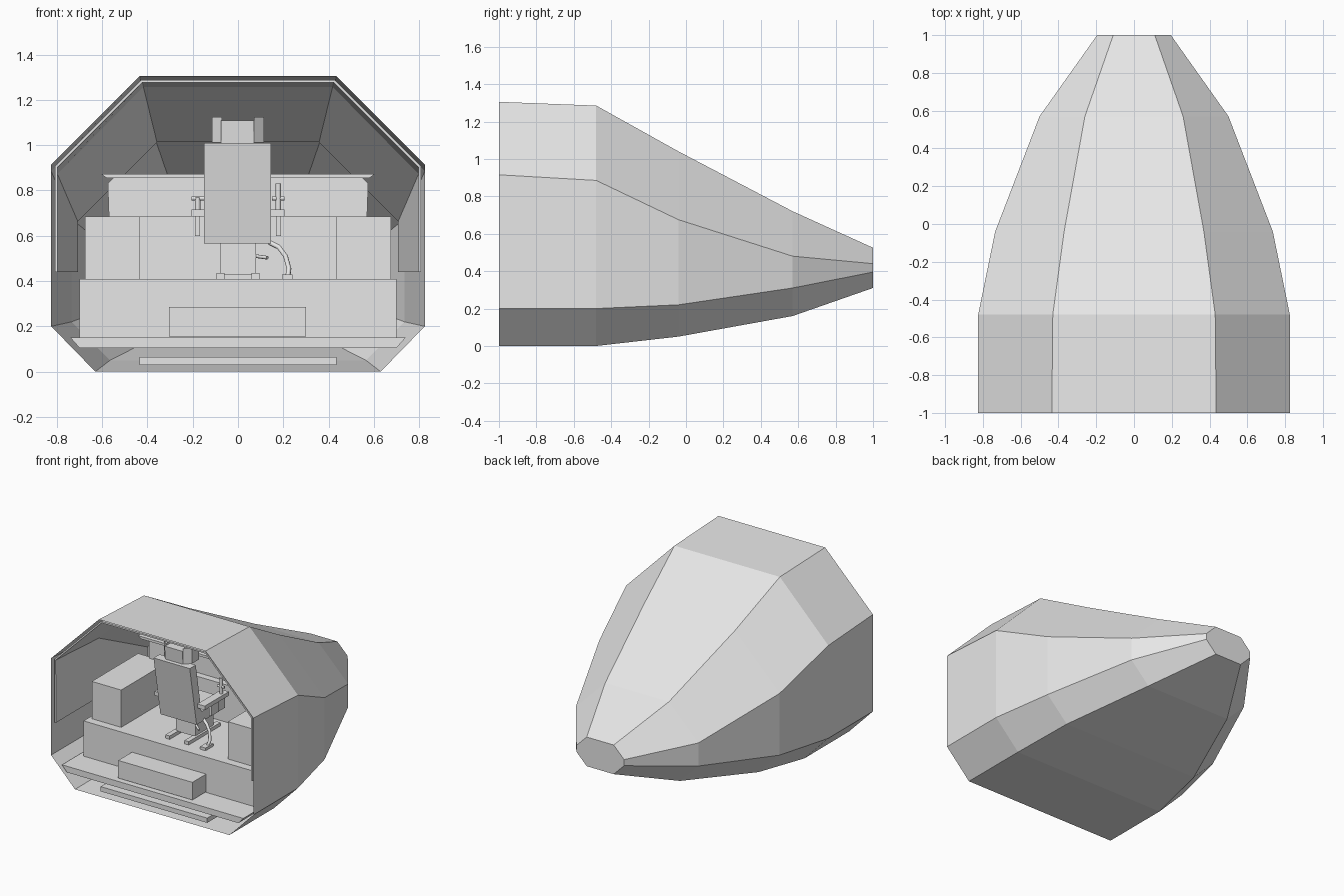
import bpy, bmesh, math
from mathutils import Vector

cube = bpy.data.objects.get("Cube")
if cube:
    bpy.data.objects.remove(cube, do_unlink=True)

grey = bpy.data.materials.new("light_grey")
grey.use_nodes = True
grey.diffuse_color = (0.8, 0.8, 0.8, 1)
grey.node_tree.nodes["Principled BSDF"].inputs["Base Color"].default_value = (0.8, 0.8, 0.8, 1)


def finish(name, bm):
    bmesh.ops.recalc_face_normals(bm, faces=bm.faces)
    mesh = bpy.data.meshes.new(name)
    bm.to_mesh(mesh)
    bm.free()
    mesh.materials.append(grey)
    obj = bpy.data.objects.new(name, mesh)
    bpy.context.collection.objects.link(obj)
    return obj


def loft(name, rings, closed=True, caps=()):
    """Skin a list of equal point rings, capping the listed ones."""
    bm = bmesh.new()
    rows = [[bm.verts.new(p) for p in ring] for ring in rings]
    n = len(rows[0])
    for a, b in zip(rows, rows[1:]):
        for i in range(n if closed else n - 1):
            j = (i + 1) % n
            bm.faces.new((a[i], a[j], b[j], b[i]))
    for c in caps:
        bm.faces.new(rows[c])
    return finish(name, bm)


def box(name, x, y, z):
    corners = lambda h: [(x[0], y[0], h), (x[1], y[0], h), (x[1], y[1], h), (x[0], y[1], h)]
    return loft(name, [corners(z[0]), corners(z[1])], caps=(0, -1))


def extrude_x(name, profile, x0, x1):
    """Extrude a (y, z) profile sideways."""
    return loft(name, [[(x, y, z) for y, z in profile] for x in (x0, x1)], caps=(0, -1))


def extrude_y(name, profile, y0, y1):
    """Extrude an (x, z) profile front to back."""
    return loft(name, [[(x, y, z) for x, z in profile] for y in (y0, y1)], caps=(0, -1))


def rod(name, points, radius):
    """Eight-sided tube along a path."""
    curve = bpy.data.curves.new(name, 'CURVE')
    curve.dimensions = '3D'
    curve.bevel_depth = radius
    curve.bevel_resolution = 2
    curve.use_fill_caps = True
    spline = curve.splines.new('POLY')
    spline.points.add(len(points) - 1)
    for p, co in zip(spline.points, points):
        p.co = (*co, 1)
    curve.materials.append(grey)
    obj = bpy.data.objects.new(name, curve)
    bpy.context.collection.objects.link(obj)


def mirrored(half):
    return half + [(-x, z) for x, z in reversed(half)]


# Hull stations: y, half widths (top, side, bottom), heights (top, upper, lower, bottom)
stations = [
    (-1.00, 0.435, 0.825, 0.63, 1.305, 0.915, 0.20, 0.0),
    (-0.48, 0.43, 0.825, 0.63, 1.285, 0.885, 0.20, 0.0),
    (-0.04, 0.37, 0.735, 0.565, 1.04, 0.675, 0.22, 0.05),
    (0.57, 0.26, 0.50, 0.35, 0.72, 0.48, 0.31, 0.16),
    (1.00, 0.11, 0.195, 0.11, 0.525, 0.44, 0.395, 0.31),
]
hull, liner = [], []
for y, tw, sw, bw, t, u, l, b in stations:
    hull.append([(x, y, z) for x, z in mirrored([(bw, b), (sw, l), (sw, u), (tw, t)])])
    if y < 0:
        half = [(sw - 0.022, 0.44), (sw - 0.022, u - 0.01), (tw - 0.01, t - 0.022)]
        liner.append([(x, max(y, -0.985), z) for x, z in mirrored(half)])
loft("hull_shell", hull, caps=(-1,))

# Padded lining on the upper walls and ceiling
lining = loft("wall_lining", liner, closed=False)
solid = lining.modifiers.new("thickness", 'SOLIDIFY')
solid.thickness = 0.012
solid.offset = 0

# Floor, platform and step
box("floor_panel", (-0.435, 0.435), (-0.98, -0.45), (0.03, 0.065))
extrude_y("floor_deck", mirrored([(0.70, 0.105), (0.74, 0.15)]), -0.995, -0.4)
box("platform", (-0.70, 0.70), (-0.80, -0.2), (0.15, 0.41))
box("front_step", (-0.305, 0.30), (-0.96, -0.80), (0.155, 0.285))

# Consoles and dashboard
for side, s in (("left", 1), ("right", -1)):
    box(side + "_console", sorted((s * 0.435, s * 0.675)), (-0.74, -0.2), (0.41, 0.685))
box("dashboard_base", (-0.435, 0.435), (-0.27, -0.2), (0.41, 0.685))
loft("instrument_panel", [
    [(x, y, z) for x, z in mirrored([(0.57, 0.685), (0.575, 0.83), (0.55, 0.855)])]
    for y in (-0.22, -0.17)], caps=(0, -1))
extrude_y("dashboard_hood", mirrored([(0.58, 0.855), (0.605, 0.873)]), -0.30, -0.14)

# Seat with reclined back, headrest, pedestal and rails
extrude_x("seat_back", [(-0.69, 0.565), (-0.77, 1.01), (-0.70, 1.01), (-0.62, 0.565)], -0.15, 0.145)
box("seat_cushion", (-0.15, 0.145), (-0.66, -0.36), (0.565, 0.64))
box("seat_pedestal", (-0.08, 0.08), (-0.61, -0.40), (0.43, 0.565))
extrude_x("headrest_pad", [(-0.74, 1.01), (-0.75, 1.11), (-0.67, 1.11), (-0.66, 1.01)], -0.075, 0.07)
for side, s in (("left", 1), ("right", -1)):
    wing = [(0.07, -0.74), (0.115, -0.70), (0.115, -0.62), (0.095, -0.62), (0.07, -0.67)]
    loft(side + "_headrest_wing",
         [[(s * x, y, z) for x, y in wing] for z in (1.012, 1.125)], caps=(0, -1))
    box(side + "_seat_rail", sorted((s * 0.06, s * 0.095)), (-0.71, -0.34), (0.41, 0.435))
    # Armrest with its bracket and hand control
    box(side + "_armrest", sorted((s * 0.145, s * 0.205)), (-0.68, -0.40), (0.685, 0.715))
    box(side + "_armrest_bracket", sorted((s * 0.168, s * 0.19)), (-0.58, -0.50), (0.60, 0.685))
    top = 0.83 if s > 0 else 0.77
    rod(side + "_control_stick", [(s * 0.178, -0.45, 0.71), (s * 0.178, -0.45, top)], 0.012)
    rod(side + "_control_bar", [(s * 0.15, -0.45, 0.765), (s * 0.205, -0.45, 0.765)], 0.009)

# Bent side lever with foot, and a small adjusting handle
rod("side_lever", [(0.14, -0.60, 0.57), (0.18, -0.62, 0.55), (0.21, -0.63, 0.51),
                   (0.225, -0.65, 0.455), (0.22, -0.67, 0.42)], 0.011)
box("lever_foot", (0.195, 0.24), (-0.72, -0.63), (0.41, 0.43))
rod("adjusting_handle", [(0.08, -0.60, 0.51), (0.13, -0.64, 0.503)], 0.008)
